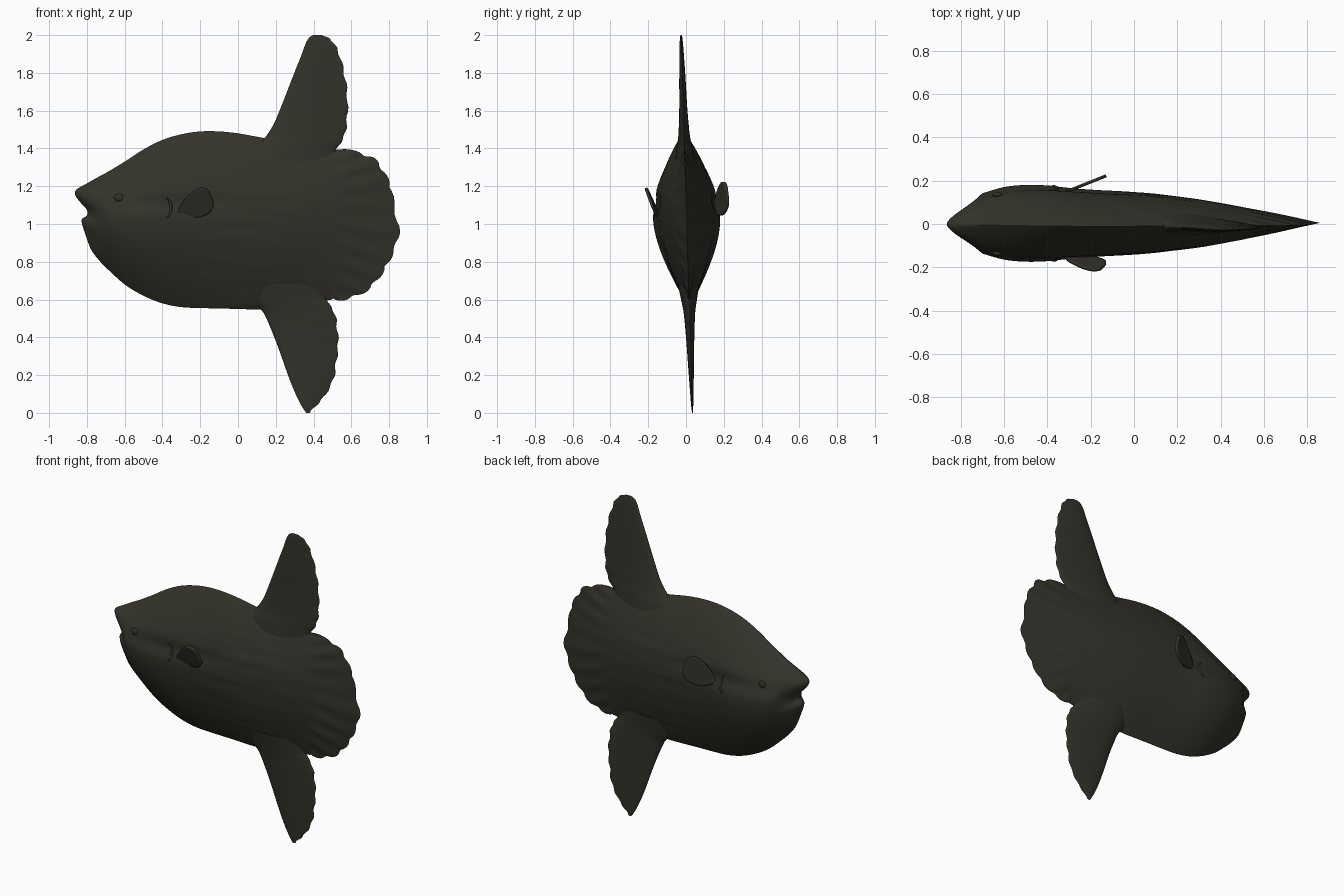
import bpy, bmesh, math
from mathutils import Vector, noise

cube = bpy.data.objects.get("Cube")
if cube:
    bpy.data.objects.remove(cube)

skin = bpy.data.materials.new("dark olive skin")
skin.use_nodes = True
SKIN = (0.033, 0.032, 0.023, 1)
skin.diffuse_color = SKIN
bsdf = skin.node_tree.nodes["Principled BSDF"]
bsdf.inputs["Base Color"].default_value = SKIN
bsdf.inputs["Roughness"].default_value = 0.7


def spline(points, f):
    """Smooth curve through points of any dimension, f from 0 to 1."""
    n = len(points) - 1
    i = min(int(f * n), n - 1)
    t = f * n - i
    a, b, c, d = (points[max(0, min(n, i + o))] for o in (-1, 0, 1, 2))
    return [0.5 * (2 * q + (r - p) * t + (2 * p - 5 * q + 4 * r - s) * t * t
                   + (3 * q - p - 3 * r + s) * t ** 3)
            for p, q, r, s in zip(a, b, c, d)]


def lean(x, y, z):
    """The whole fish rolls slightly to one side."""
    return (x, y + 0.004 - 0.03 * (z - 1), z)


def finish(name, bm, angle=60):
    bmesh.ops.remove_doubles(bm, verts=bm.verts, dist=0.0004)
    bmesh.ops.recalc_face_normals(bm, faces=bm.faces)
    mesh = bpy.data.meshes.new(name)
    bm.to_mesh(mesh)
    bm.free()
    obj = bpy.data.objects.new(name, mesh)
    bpy.context.collection.objects.link(obj)
    mesh.materials.append(skin)
    bpy.ops.object.select_all(action='DESELECT')
    obj.select_set(True)
    bpy.context.view_layer.objects.active = obj
    bpy.ops.object.shade_smooth_by_angle(angle=math.radians(angle))
    return obj


def loft(name, rings, cap=False):
    bm = bmesh.new()
    loops = [[bm.verts.new(p) for p in ring] for ring in rings]
    for a, b in zip(loops, loops[1:]):
        for i in range(len(a)):
            j = (i + 1) % len(a)
            bm.faces.new((a[i], a[j], b[j], b[i]))
    if cap:
        bm.faces.new(loops[0])
        bm.faces.new(loops[-1])
    return finish(name, bm)


# Body: x, top, bottom, half width
STATIONS = [(-0.70, 1.27, 0.77, 0.14), (-0.6, 1.33, 0.68, 0.168),
            (-0.5, 1.395, 0.62, 0.178), (-0.4, 1.445, 0.58, 0.176),
            (-0.3, 1.475, 0.56, 0.165), (-0.2, 1.49, 0.555, 0.156),
            (-0.1, 1.49, 0.553, 0.149), (0, 1.48, 0.55, 0.143),
            (0.1, 1.462, 0.548, 0.135), (0.2, 1.445, 0.555, 0.123),
            (0.3, 1.43, 0.57, 0.11), (0.4, 1.415, 0.585, 0.093),
            (0.5, 1.40, 0.60, 0.075)]
# Outlines of the face and of the tail, from bottom to top
FACE = [(-0.72, 0.79), (-0.775, 0.86), (-0.81, 0.95), (-0.828, 1.02),
        (-0.80, 1.045), (-0.80, 1.075), (-0.835, 1.115), (-0.86, 1.15),
        (-0.858, 1.18), (-0.80, 1.215), (-0.72, 1.26)]
TAIL = [(0.50, 0.605), (0.58, 0.612), (0.67, 0.65), (0.73, 0.71), (0.78, 0.78),
        (0.815, 0.86), (0.845, 0.96), (0.82, 1.08), (0.805, 1.19),
        (0.765, 1.27), (0.72, 1.335), (0.64, 1.37), (0.53, 1.393)]
M = 72
HEIGHTS = [-math.cos(math.pi * k / M) for k in range(M + 1)]


def section(station):
    """Half section as (x, half width, z), bottom to top."""
    x, top, bottom, half = station
    mid = 0.5 * (top + bottom) + 0.04
    out = []
    for t in HEIGHTS:
        z = mid + t * (top - mid if t > 0 else mid - bottom)
        w = half * max(0, math.cos(math.pi / 2 * t)) ** 0.9
        # shallow groove behind the eye, under the brow ridge
        w -= 0.016 * math.exp(-((z - 1.11) / 0.045) ** 2 - ((x + 0.4) / 0.3) ** 2)
        # fine lengthwise skin folds
        fold = math.exp(-((x - 0.1) / 0.35) ** 2) * (1 - t * t)
        w += 0.005 * fold * noise.noise(Vector((x * 4, 0, z * 22)))
        out.append(Vector((x, max(w, 0), z)))
    return out


def full_ring(half):
    right = [lean(p.x, -p.y, p.z) for p in half]
    left = [lean(p.x, p.y, p.z) for p in half[-2:0:-1]]
    return right + left


def tail_edge(f):
    p = Vector(spline(TAIL, f))
    out = (p - Vector((0.35, 1.0))).normalized()
    return p + out * (0.022 * abs(math.sin(math.pi * 9 * f)) ** 0.6 - 0.008)


first, last = section(STATIONS[0]), section(STATIONS[-1])
fractions = [(t + 1) / 2 for t in HEIGHTS]
rings = []
for u in (0, 0.02, 0.06, 0.13, 0.23, 0.36, 0.52, 0.68, 0.84):
    ring = []
    for f, p in zip(fractions, first):
        x, z = spline(FACE, f)
        ring.append(Vector((x + (p.x - x) * u, p.y * u ** 0.6, z + (p.z - z) * u)))
    rings.append(full_ring(ring))
for i in range(49):
    rings.append(full_ring(section(spline(STATIONS, i / 48))))
for i in range(1, 15):
    u = i / 14
    ring = []
    for f, p in zip(fractions, last):
        x, z = tail_edge(f)
        # shallow rays fanning out to the scalloped rim
        ray = 0.003 * math.sin(math.pi * 18 * f) * math.sin(math.pi * u)
        w = max(0.002, p.y * (1 - u) + ray) if u < 1 else 0
        ring.append(Vector((p.x + (x - p.x) * u, w, p.z + (z - p.z) * u)))
    rings.append(full_ring(ring))
loft("body_and_tail", rings)


# Tall fins: z, leading x, trailing x, half thickness
DORSAL = [(1.32, 0.06, 0.50, 0.055), (1.40, 0.09, 0.525, 0.045),
          (1.46, 0.145, 0.56, 0.033), (1.53, 0.19, 0.575, 0.027),
          (1.62, 0.228, 0.58, 0.022), (1.72, 0.267, 0.575, 0.019),
          (1.81, 0.302, 0.56, 0.016), (1.90, 0.338, 0.535, 0.012),
          (1.96, 0.36, 0.505, 0.009), (1.99, 0.38, 0.47, 0.006),
          (2.0, 0.40, 0.44, 0.003)]
ANAL = [(0.68, 0.06, 0.45, 0.06), (0.59, 0.085, 0.475, 0.042),
        (0.53, 0.135, 0.51, 0.032), (0.45, 0.172, 0.525, 0.026),
        (0.36, 0.208, 0.53, 0.021), (0.27, 0.24, 0.52, 0.017),
        (0.18, 0.272, 0.505, 0.013), (0.10, 0.305, 0.465, 0.009),
        (0.04, 0.335, 0.415, 0.006), (0.0, 0.36, 0.375, 0.002)]


def tall_fin(name, rows):
    rings = []
    for i in range(41):
        z, front, back, half = spline(rows, i / 40)
        back += 0.005 * math.sin(i * 1.3)
        ring = []
        for k in range(32):
            a = 2 * math.pi * k / 32
            s = (1 - math.cos(a)) / 2
            y = half * math.sin(a) * (1.25 - 0.7 * s)
            ring.append(lean(front + (back - front) * s, y, z))
        rings.append(ring)
    loft(name, rings, cap=True)


tall_fin("dorsal_fin", DORSAL)
tall_fin("anal_fin", ANAL)

# Pectoral fins: rounded paddles rooted at the gills, both flaring outward
PADDLE = [(-0.32, 1.06), (-0.30, 1.105), (-0.25, 1.16), (-0.20, 1.19),
          (-0.16, 1.18), (-0.14, 1.14), (-0.13, 1.09), (-0.17, 1.05), (-0.24, 1.035)]


def pectoral(name, place):
    bm = bmesh.new()
    outline = PADDLE + PADDLE[:1]
    centre = Vector((-0.21, 1.11))
    rings = []
    for r in (0.02, 0.35, 0.7, 0.9, 1):
        pts = [centre + (Vector(spline(outline, i / 36)) - centre) * r for i in range(36)]
        rings.append([bm.verts.new(place(p.x, p.y)) for p in pts])
    bm.faces.new(rings[0])
    for a, b in zip(rings, rings[1:]):
        for i in range(36):
            j = (i + 1) % 36
            bm.faces.new((a[i], a[j], b[j], b[i]))
    obj = finish(name, bm)
    mod = obj.modifiers.new("thickness", 'SOLIDIFY')
    mod.thickness = 0.014
    mod.offset = 0


pectoral("right_pectoral_fin",
         lambda x, z: (x, -0.148 - 0.4 * (z - 1.05) - 0.07 * (x + 0.3), z))
pectoral("left_pectoral_fin",
         lambda x, z: (x, 0.15 + 0.4 * (x + 0.31), 1.05 + (z - 1.04) * 1.15))


def skin_point(x, z):
    """Half width of the body at a spot on its side."""
    f = min(range(49), key=lambda i: abs(spline(STATIONS, i / 48)[0] - x))
    return min(section(spline(STATIONS, f / 48)), key=lambda p: abs(p.z - z)).y


# Eyes and gill openings on both sides
for side, label in ((-1, "right"), (1, "left")):
    bm = bmesh.new()
    bmesh.ops.create_uvsphere(bm, u_segments=20, v_segments=12, radius=0.024)
    eye = finish(label + "_eye", bm)
    eye.scale = (1, 0.45, 0.9)
    eye.location = lean(-0.63, side * skin_point(-0.63, 1.14), 1.14)
    rings = []
    for i in range(17):
        a = math.pi * (i / 16 - 0.5)
        x, z = -0.385 + 0.03 * math.cos(a), 1.085 + 0.055 * math.sin(a)
        r = 0.001 + 0.007 * math.cos(a)
        y = side * skin_point(x, z)
        rings.append([lean(x + r * math.cos(b), y + r * math.sin(b), z)
                      for b in (math.pi * k / 4 for k in range(8))])
    loft(label + "_gill_rim", rings, cap=True)
